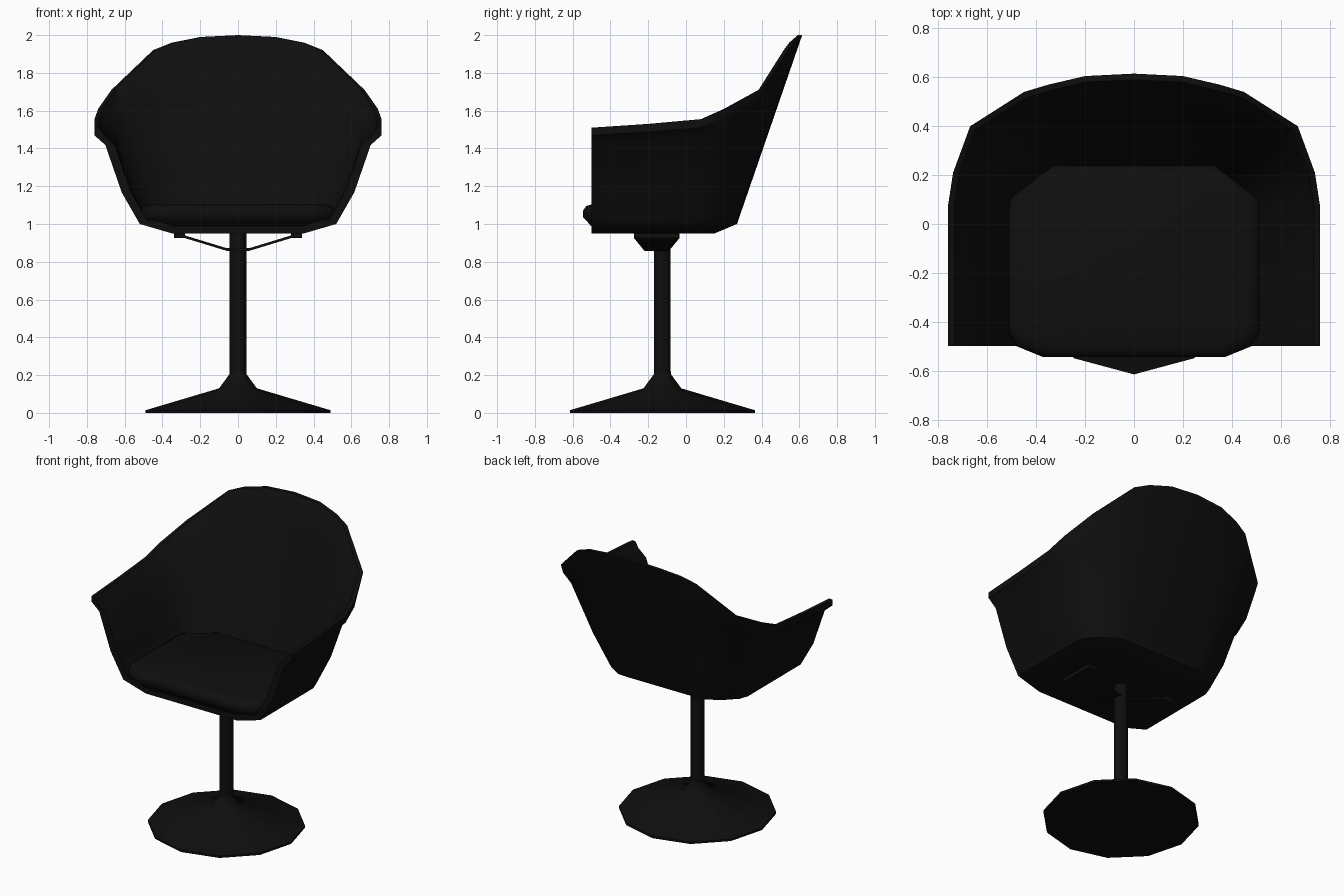
import bpy, bmesh, math
from mathutils import Vector

if "Cube" in bpy.data.objects:
    bpy.data.objects.remove(bpy.data.objects["Cube"])

black = bpy.data.materials.new("matte_black")
black.use_nodes = True
colour = (0.0045, 0.0045, 0.0045, 1)
black.diffuse_color = colour
black.node_tree.nodes["Principled BSDF"].inputs["Base Color"].default_value = colour
POLE_Y = -0.125


def loft(name, rings, loop_rings=False, caps=True, angle=40):
    """Skin a list of closed rings; cap both ends or join last to first."""
    bm = bmesh.new()
    rows = [[bm.verts.new(p) for p in ring] for ring in rings]
    pairs = list(zip(rows, rows[1:])) + ([(rows[-1], rows[0])] if loop_rings else [])
    n = len(rows[0])
    for a, b in pairs:
        for i in range(n):
            j = (i + 1) % n
            bm.faces.new((a[i], a[j], b[j], b[i]))
    if caps:
        bm.faces.new(rows[0])
        bm.faces.new(rows[-1])
    bmesh.ops.recalc_face_normals(bm, faces=bm.faces)
    mesh = bpy.data.meshes.new(name)
    bm.to_mesh(mesh)
    bm.free()
    mesh.materials.append(black)
    obj = bpy.data.objects.new(name, mesh)
    bpy.context.collection.objects.link(obj)
    bpy.ops.object.select_all(action='DESELECT')
    obj.select_set(True)
    bpy.context.view_layer.objects.active = obj
    bpy.ops.object.shade_smooth_by_angle(angle=math.radians(angle))
    return obj


def mirrored(half):
    """Extend a run of points from +x to the centre with its mirror image."""
    return half + [Vector((-p.x, p.y, p.z)) for p in reversed(half) if p.x > 0.001]


# Shell stations from front of the arm to the middle of the back:
# rim point, base point, strength of the flared lip
stations = [
    ((0.76, -0.50, 1.51), (0.52, -0.50), 1.0),
    ((0.76, -0.20, 1.53), (0.52, -0.20), 1.0),
    ((0.76, 0.08, 1.555), (0.52, 0.07), 1.0),
    ((0.74, 0.21, 1.61), (0.50, 0.13), 0.8),
    ((0.67, 0.40, 1.71), (0.43, 0.20), 0.4),
    ((0.45, 0.54, 1.92), (0.33, 0.265), 0.0),
    ((0.35, 0.57, 1.96), (0.25, 0.27), 0.0),
    ((0.20, 0.605, 1.99), (0.14, 0.27), 0.0),
    ((0.00, 0.615, 2.00), (0.00, 0.27), 0.0),
]
# Wall levels: height fraction, outward fraction with lip, wall thickness
levels = [(0, 0, 0.05), (0.33, 0.40, 0.05), (0.82, 0.76, 0.05),
          (0.92, 1.0, 0.05), (1, 1, 0.025)]


def wall_section(rim, base, lip):
    rim, base = Vector(rim), Vector((*base, 1.0))
    out = Vector((rim.x - base.x, rim.y - base.y, 0))
    inward = -out.normalized()
    outer, inner = [], []
    for t, flare, thick in levels:
        f = t + (flare - t) * lip
        p = base + out * f
        p.z = base.z + (rim.z - base.z) * t
        outer.append(p)
        inner.append(p + inward * thick)
    return outer + inner[::-1]


half = [wall_section(*s) for s in stations]
flip = [[Vector((-p.x, p.y, p.z)) for p in sec] for sec in reversed(half[:-1])]
loft("shell", half + flip, angle=35)

# Shallow pan under the shell
base_ring = mirrored([Vector((*s[1], 1.0)) for s in stations])
inner_ring = [Vector((p.x * 0.97, p.y, 1.02)) for p in base_ring]
bottom_ring = [Vector((p.x * 0.67, p.y - 0.155 * (p.y + 0.5), 0.95)) for p in base_ring]
loft("seat_pan", [bottom_ring, base_ring, inner_ring], angle=30)

# Seat cushion with a rounded front edge
outline = mirrored([Vector(p) for p in (
    (0.37, -0.545, 0), (0.48, -0.50, 0), (0.515, -0.44, 0),
    (0.515, 0.10, 0), (0.33, 0.24, 0))])


def cushion_ring(inset, z):
    return [Vector((p.x * (1 - inset * 1.5), p.y * (1 - inset * 1.5), z)) for p in outline]


loft("seat_cushion", [cushion_ring(i, z) for i, z in (
    (0.05, 0.99), (0.03, 1.01), (0, 1.035), (0, 1.07), (0.02, 1.095), (0.06, 1.105))], angle=60)


# Round parts on the pole axis
def turned(name, profile, sides, angle):
    rings = [[Vector((r * math.sin(math.tau * i / sides),
                      POLE_Y - r * math.cos(math.tau * i / sides), z))
              for i in range(sides)] for r, z in profile]
    return loft(name, rings, angle=angle)


turned("pedestal_foot", [(0.49, 0), (0.49, 0.014), (0.10, 0.13), (0.045, 0.205), (0.045, 0.22)], 12, 50)
turned("pole", [(0.044, 0.2), (0.044, 0.955)], 12, 50)


# Thin swivel bracket spanning under the seat
def bracket_ring(x, z, half_width):
    y, h = POLE_Y - 0.03, 0.007
    return [Vector((x, y + sy * half_width, z + sz * h))
            for sy, sz in ((-1, -1), (1, -1), (1, 1), (-1, 1))]


arm = [(0.33, 0.94, 0.12), (0.28, 0.932, 0.12), (0.06, 0.865, 0.065)]
loft("bracket", [bracket_ring(*a) for a in arm]
     + [bracket_ring(-x, z, w) for x, z, w in reversed(arm)], angle=30)

# Mounting pads at both bracket ends
for side, label in ((1, "left"), (-1, "right")):
    loft(label + "_mounting_pad", [
        [Vector((side * x, POLE_Y - 0.03 + y, z))
         for x, y in ((0.28, -0.12), (0.34, -0.12), (0.34, 0.12), (0.28, 0.12))]
        for z in (0.925, 0.955)], angle=30)
